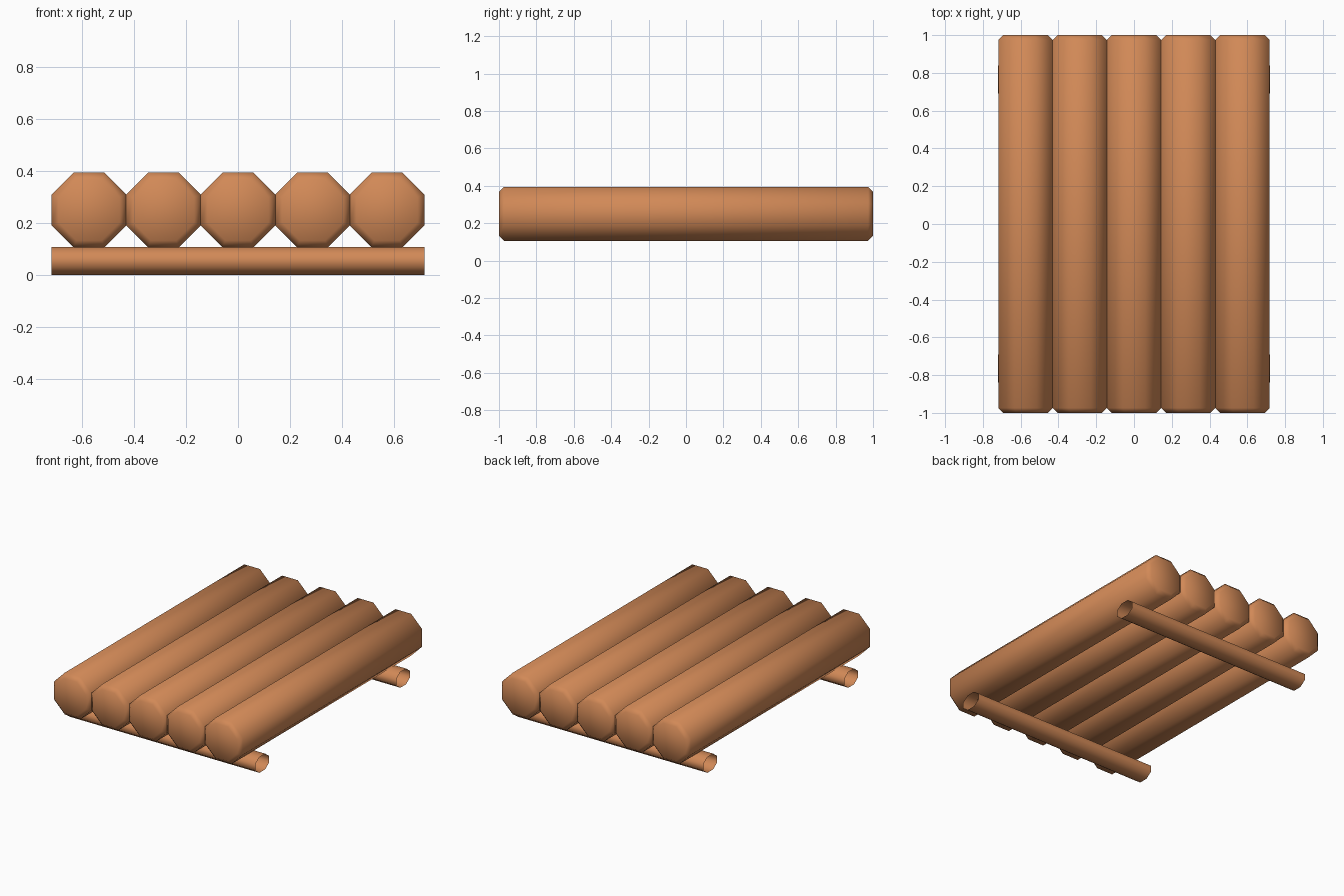
import bpy, bmesh, math

if "Cube" in bpy.data.objects:
    bpy.data.objects.remove(bpy.data.objects["Cube"])

wood = bpy.data.materials.new("orange_wood")
wood.diffuse_color = (0.64, 0.25, 0.095, 1)
wood.use_nodes = True
wood.node_tree.nodes["Principled BSDF"].inputs["Base Color"].default_value = wood.diffuse_color


def octagon(half_w, half_h):
    """Octagon with flat top, bottom and sides, as (u, v) pairs."""
    k = 1 / math.cos(math.pi / 8)
    return [(half_w * k * math.cos(math.pi / 8 + i * math.pi / 4),
             half_h * k * math.sin(math.pi / 8 + i * math.pi / 4)) for i in range(8)]


def loft(name, rings, capped, location):
    """Skin a list of vertex rings, optionally closing the ends."""
    bm = bmesh.new()
    loops = [[bm.verts.new(p) for p in ring] for ring in rings]
    for a, b in zip(loops, loops[1:]):
        for i in range(8):
            j = (i + 1) % 8
            bm.faces.new((a[i], a[j], b[j], b[i]))
    if capped:
        bm.faces.new(loops[0])
        bm.faces.new(loops[-1])
    bmesh.ops.recalc_face_normals(bm, faces=bm.faces)
    # open tubes: make sure the walls face outward
    f = next(iter(bm.faces))
    if not capped and f.normal.dot(f.calc_center_median()) < 0:
        bmesh.ops.reverse_faces(bm, faces=bm.faces)
    for f in bm.faces:
        f.smooth = True
    mesh = bpy.data.meshes.new(name)
    bm.to_mesh(mesh)
    bm.free()
    mesh.materials.append(wood)
    obj = bpy.data.objects.new(name, mesh)
    obj.location = location
    bpy.context.collection.objects.link(obj)


# Five octagonal logs with chamfered ends
R, CH = 0.1437, 0.026
stations = [(-1, R - CH), (-1 + CH, R), (1 - CH, R), (1, R - CH)]
for n in range(5):
    rings = [[(u, y, v) for u, v in octagon(r, r)] for y, r in stations]
    loft(f"log_{n + 1}", rings, True, ((n - 2) * 2 * R, 0, 0.25))

# Two open-ended cross rails underneath
for name, y in (("front_rail", -0.765), ("back_rail", 0.765)):
    rings = [[(x, u, v) for u, v in octagon(0.075, 0.054)] for x in (-0.72, 0.72)]
    loft(name, rings, False, (0, y, 0.054))
